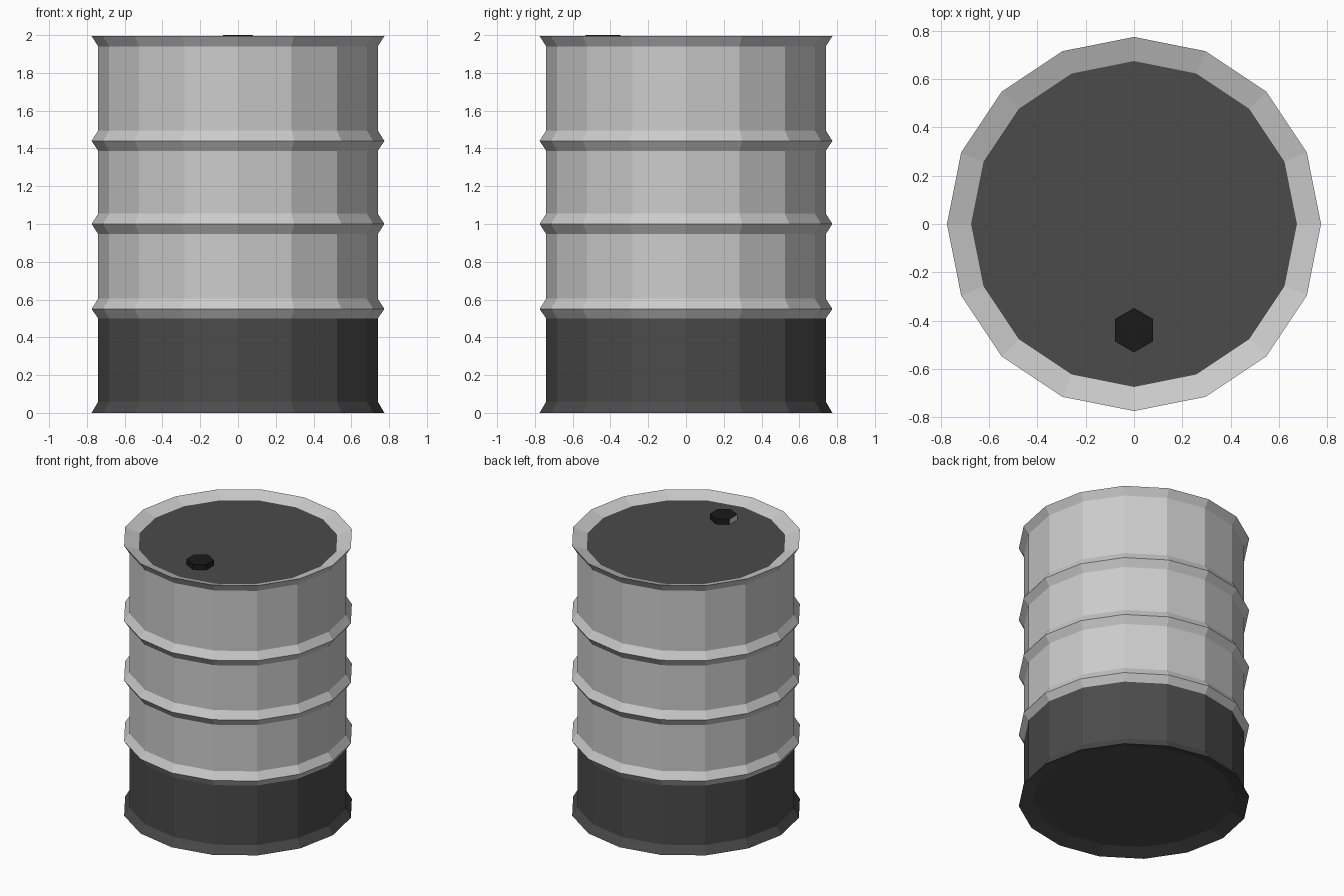
import bpy, bmesh
from math import cos, sin, pi

if "Cube" in bpy.data.objects:
    bpy.data.objects.remove(bpy.data.objects["Cube"])


def material(name, value):
    mat = bpy.data.materials.new(name)
    mat.diffuse_color = (value, value, value, 1)
    mat.use_nodes = True
    mat.node_tree.nodes["Principled BSDF"].inputs["Base Color"].default_value = mat.diffuse_color
    return mat


def lathe(name, profile, sides=16, start=0.0, centre=(0, 0), mat=None,
          cap_first=False, cap_last=False):
    """Flat-faced surface of revolution from (radius, z) points."""
    bm = bmesh.new()
    rings = []
    for r, z in profile:
        angles = [start + 2 * pi * i / sides for i in range(sides)]
        rings.append([bm.verts.new((r * cos(a), r * sin(a), z)) for a in angles])
    for low, high in zip(rings, rings[1:]):
        for i in range(sides):
            j = (i + 1) % sides
            bm.faces.new((low[i], low[j], high[j], high[i]))
    if cap_first:
        bm.faces.new(rings[0][::-1])
    if cap_last:
        bm.faces.new(rings[-1])
    mesh = bpy.data.meshes.new(name)
    bm.to_mesh(mesh)
    bm.free()
    if mat:
        mesh.materials.append(mat)
    obj = bpy.data.objects.new(name, mesh)
    obj.location = (centre[0], centre[1], 0)
    bpy.context.collection.objects.link(obj)
    return obj


BODY, RIB, LID = 0.74, 0.775, 0.675
dark = material("dark_paint", 0.07)
black = material("black_cap", 0.01)

# Dark lower shell with recessed base
lathe("lower_shell", [(LID, 0.035), (RIB, 0), (BODY, 0.06), (BODY, 0.5)],
      mat=dark, cap_first=True)

# Grey upper shell: three ribs, flared top and sloping inner rim
profile = []
for z in (0.55, 1.0, 1.44):
    profile += [(BODY, z - 0.053), (RIB, z), (BODY, z + 0.055)]
profile[0] = (BODY, 0.5)
profile += [(BODY, 1.94), (RIB, 1.995), (LID, 1.96)]
lathe("upper_shell", profile)

# Recessed dark lid
lathe("lid", [(LID, 1.96)], mat=dark, cap_last=True)

# Hexagonal filler cap, one side face left grey
cap = lathe("filler_cap", [(0.092, 1.96), (0.092, 2.0)], sides=6, start=pi / 2,
            centre=(0, -0.44), mat=black, cap_last=True)
cap.data.materials.append(None)
for face in cap.data.polygons:
    if face.normal.x < -0.9:
        face.material_index = 1
